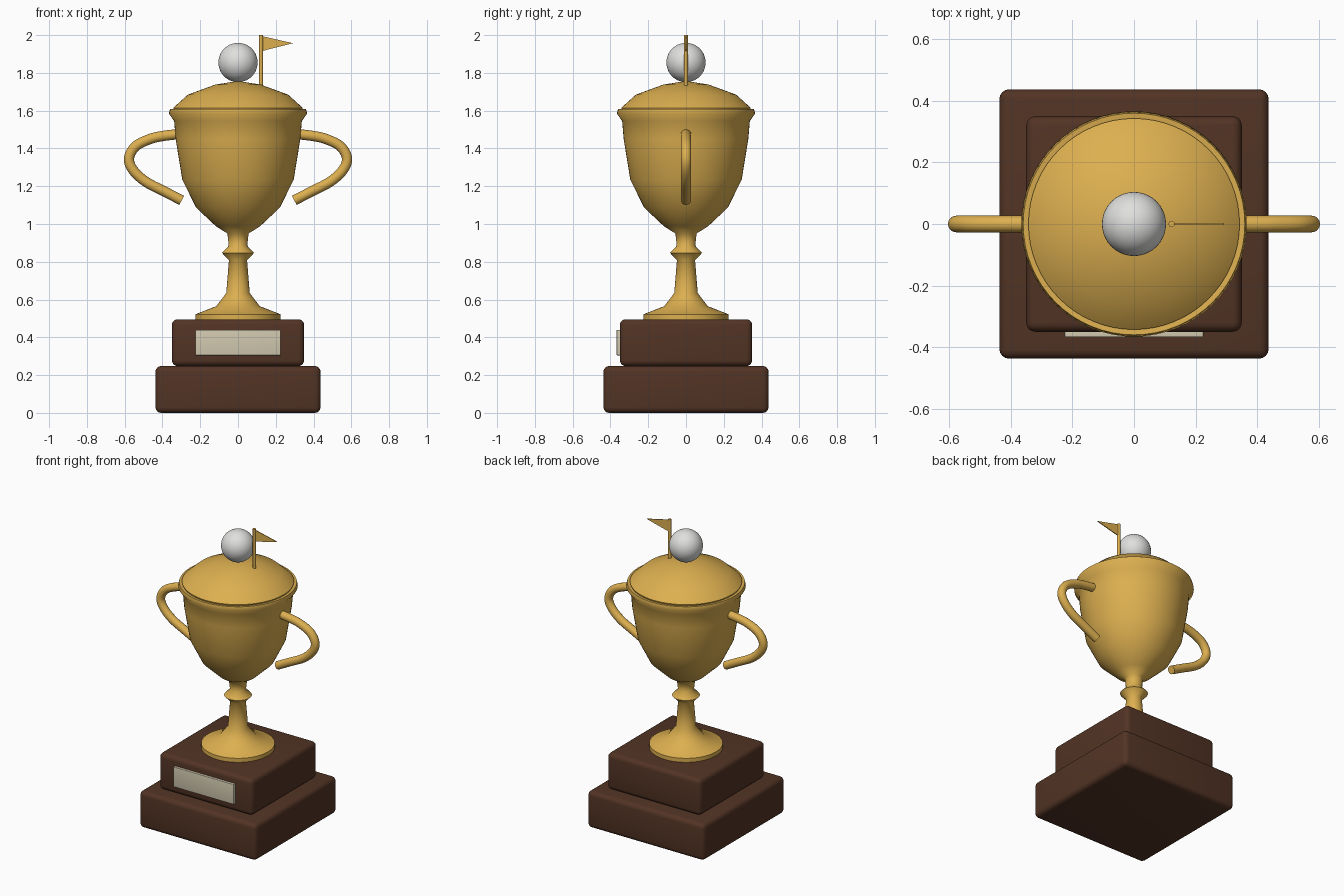
import bpy, bmesh, math
from mathutils import Vector

if "Cube" in bpy.data.objects:
    bpy.data.objects.remove(bpy.data.objects["Cube"])


def material(name, rgb):
    m = bpy.data.materials.new(name)
    m.diffuse_color = (*rgb, 1)
    m.use_nodes = True
    m.node_tree.nodes["Principled BSDF"].inputs["Base Color"].default_value = m.diffuse_color
    return m


GOLD = material("gold", (0.72, 0.43, 0.08))
WOOD = material("dark_wood", (0.085, 0.034, 0.018))
PLATE = material("pale_plate", (0.64, 0.58, 0.43))
WHITE = material("ball_white", (0.74, 0.74, 0.73))


def finish(name, bm, mat, smooth=None):
    bmesh.ops.recalc_face_normals(bm, faces=bm.faces)
    me = bpy.data.meshes.new(name)
    bm.to_mesh(me)
    bm.free()
    ob = bpy.data.objects.new(name, me)
    bpy.context.collection.objects.link(ob)
    me.materials.append(mat)
    if smooth:
        bpy.ops.object.select_all(action='DESELECT')
        bpy.context.view_layer.objects.active = ob
        ob.select_set(True)
        bpy.ops.object.shade_smooth_by_angle(angle=math.radians(smooth))
    return ob


def block(name, lo, hi, bevel, mat):
    bm = bmesh.new()
    bmesh.ops.create_cube(bm, size=1)
    for v in bm.verts:
        v.co = [(a + b) / 2 + c * (b - a) for a, b, c in zip(lo, hi, v.co)]
    bmesh.ops.bevel(bm, geom=bm.edges[:], offset=bevel, segments=4,
                    profile=0.5, affect='EDGES')
    return finish(name, bm, mat, 40)


def lathe(name, profile, mat, smooth, segments=64):
    bm = bmesh.new()
    vs = [bm.verts.new((r, 0, z)) for r, z in profile]
    es = [bm.edges.new(p) for p in zip(vs, vs[1:])]
    bmesh.ops.spin(bm, geom=vs + es, axis=(0, 0, 1), cent=(0, 0, 0),
                   angle=math.tau, steps=segments, use_duplicate=False)
    bmesh.ops.remove_doubles(bm, verts=bm.verts[:], dist=1e-4)
    return finish(name, bm, mat, smooth)


def tube(name, points, radius, mat, sides=16, steps=5):
    # Catmull-Rom path swept with a circle lying across the xz plane
    pts = [Vector((x, 0, z)) for x, z in points]
    ext = [2 * pts[0] - pts[1]] + pts + [2 * pts[-1] - pts[-2]]
    path = []
    for a, b, c, d in zip(ext, ext[1:], ext[2:], ext[3:]):
        for i in range(steps):
            t = i / steps
            path.append(0.5 * (2 * b + (c - a) * t + (2 * a - 5 * b + 4 * c - d) * t * t
                               + (3 * b - a - 3 * c + d) * t ** 3))
    path.append(pts[-1])
    bm = bmesh.new()
    rings = []
    for i, p in enumerate(path):
        tan = (path[min(i + 1, len(path) - 1)] - path[max(i - 1, 0)]).normalized()
        side = Vector((0, 1, 0))
        nor = tan.cross(side)
        rings.append([bm.verts.new(p + radius * (math.cos(k * math.tau / sides) * nor
                                                 + math.sin(k * math.tau / sides) * side))
                      for k in range(sides)])
    for a, b in zip(rings, rings[1:]):
        for k in range(sides):
            j = (k + 1) % sides
            bm.faces.new((a[k], a[j], b[j], b[k]))
    bm.faces.new(rings[0])
    bm.faces.new(rings[-1])
    return finish(name, bm, mat, 40)


# Stepped wooden plinth and its plate
block("plinth_lower", (-0.437, -0.437, 0), (0.437, 0.437, 0.248), 0.03, WOOD)
block("plinth_upper", (-0.35, -0.35, 0.248), (0.35, 0.35, 0.495), 0.03, WOOD)
block("front_plate", (-0.225, -0.367, 0.305), (0.225, -0.345, 0.44), 0.002, PLATE)

# Foot, stem and bowl in one turned piece
lathe("cup", [(0, 0.495), (0.225, 0.495), (0.225, 0.522), (0.115, 0.565),
              (0.062, 0.635), (0.048, 0.808), (0.085, 0.847), (0.049, 0.885),
              (0.056, 0.95), (0.116, 0.987), (0.222, 1.087), (0.295, 1.235),
              (0.33, 1.45), (0.338, 1.545), (0.366, 1.585), (0.36, 1.608),
              (0.335, 1.605), (0.325, 1.56)], GOLD, 60)

# Domed lid
lathe("lid", [(0.325, 1.56), (0.343, 1.615), (0.265, 1.685), (0.12, 1.738),
              (0, 1.757)], GOLD, 60)

# Handles, mirrored left and right
curve = [(0.32, 1.475), (0.39, 1.467), (0.46, 1.452), (0.54, 1.413), (0.577, 1.35),
         (0.557, 1.288), (0.49, 1.225), (0.385, 1.17), (0.298, 1.125)]
for label, s in (("left", -1), ("right", 1)):
    tube(label + "_handle", [(s * x, z) for x, z in curve], 0.027, GOLD)

# Ball on the lid
bm = bmesh.new()
bmesh.ops.create_uvsphere(bm, u_segments=40, v_segments=24, radius=0.104)
bmesh.ops.translate(bm, verts=bm.verts[:], vec=(0, 0, 1.855))
finish("ball", bm, WHITE, 60)

# Flag pole and pennant
lathe_pole = lathe("flag_pole", [(0, 1.72), (0.01, 1.72), (0.01, 2), (0, 2)], GOLD, 40, 16)
lathe_pole.location.x = 0.122
bm = bmesh.new()
front, back = [[bm.verts.new((x, y, z)) for x, z in
                ((0.125, 1.995), (0.125, 1.915), (0.292, 1.957))] for y in (-0.003, 0.003)]
bm.faces.new(front)
bm.faces.new(back[::-1])
for k in range(3):
    j = (k + 1) % 3
    bm.faces.new((front[k], back[k], back[j], front[j]))
finish("pennant", bm, GOLD)
